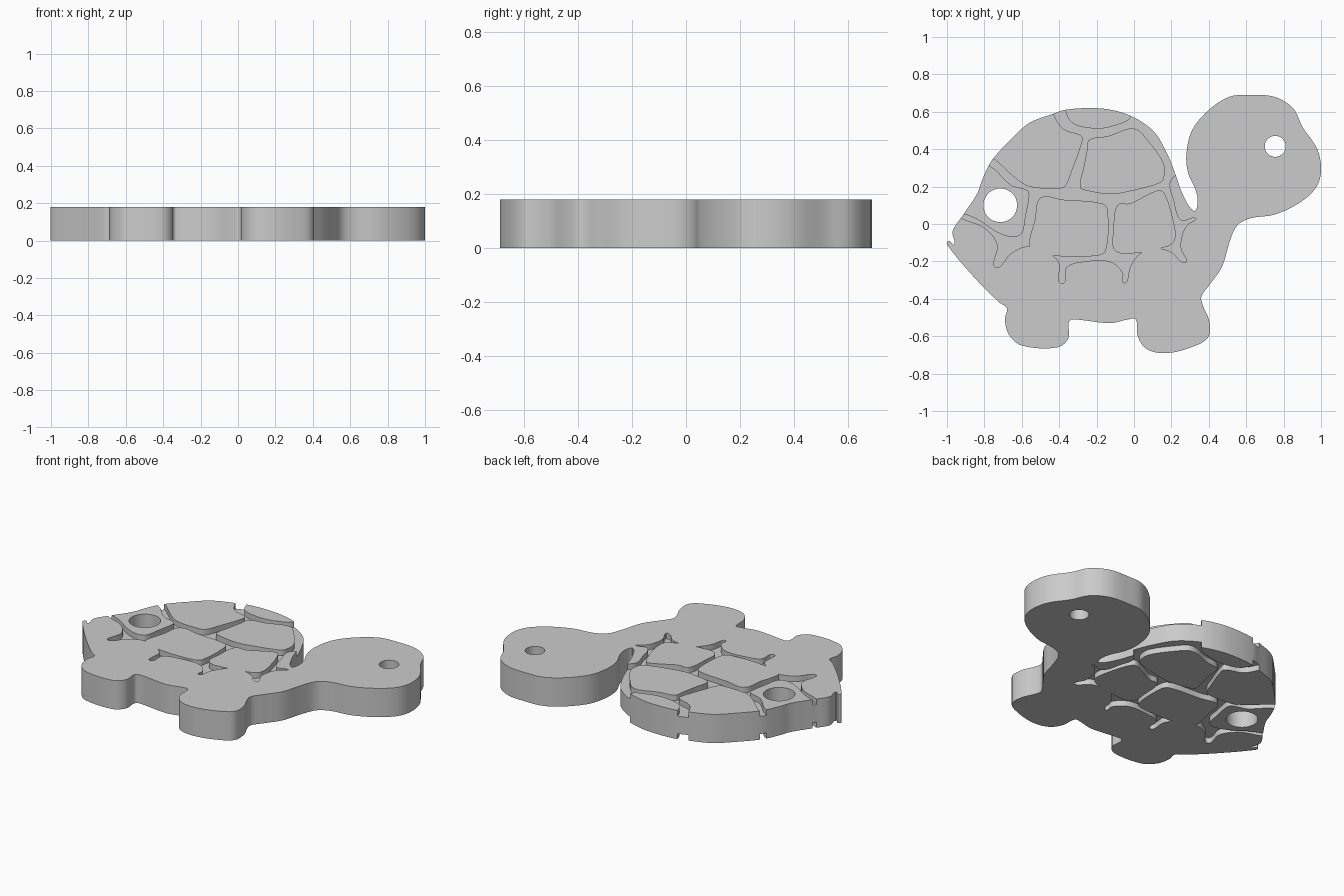
import bpy, bmesh, math
from mathutils import Vector

if "Cube" in bpy.data.objects:
    bpy.data.objects.remove(bpy.data.objects["Cube"], do_unlink=True)

THICK = 0.18
DEPTH = 0.035
STEPS = 5

grey = bpy.data.materials.new("plain grey")
grey.use_nodes = True
grey.diffuse_color = (0.6, 0.6, 0.6, 1)
grey.node_tree.nodes["Principled BSDF"].inputs["Base Color"].default_value = grey.diffuse_color


def smooth_loop(points):
    """Closed smooth curve through points given in hundredths of a unit."""
    pts = [Vector(p) / 100 for p in points]
    count = len(pts)
    loop = []
    for i in range(count):
        a, b, c, d = (pts[(i + k) % count] for k in (-1, 0, 1, 2))
        # Tangents limited by the segment length avoid overshoot at tight corners
        length = (c - b).length
        m0 = (c - a).normalized() * length
        m1 = (d - b).normalized() * length
        for s in range(STEPS):
            t = s / STEPS
            u = 1 - t
            loop.append(b * (1 + 2 * t) * u * u + m0 * t * u * u
                        + c * t * t * (3 - 2 * t) - m1 * t * t * u)
    return loop


def circle(x, y, radius, sides=48):
    return [Vector((x + radius * math.cos(i * math.tau / sides),
                    y + radius * math.sin(i * math.tau / sides))) for i in range(sides)]


def prism(name, loop, low, high):
    bm = bmesh.new()
    base = bm.faces.new([bm.verts.new((p.x, p.y, low)) for p in loop])
    top = bmesh.ops.extrude_face_region(bm, geom=[base])["geom"]
    bmesh.ops.translate(bm, vec=(0, 0, high - low),
                        verts=[v for v in top if isinstance(v, bmesh.types.BMVert)])
    bmesh.ops.recalc_face_normals(bm, faces=bm.faces)
    mesh = bpy.data.meshes.new(name)
    bm.to_mesh(mesh)
    bm.free()
    mesh.materials.append(grey)
    obj = bpy.data.objects.new(name, mesh)
    bpy.context.collection.objects.link(obj)
    return obj


def cut(target, cutter):
    """Subtract the cutter from the target, then discard the cutter."""
    mod = target.modifiers.new("cut", "BOOLEAN")
    mod.operation = "DIFFERENCE"
    mod.solver = "EXACT"
    mod.object = cutter
    bpy.context.view_layer.objects.active = target
    bpy.ops.object.modifier_apply(modifier=mod.name)
    bpy.data.objects.remove(cutter, do_unlink=True)


# Silhouette: neck gap, head, front leg, belly, back leg, tail, shell
outline = [
    (32, 7), (34, 11), (33, 18), (29, 27), (28, 37), (31, 50), (40, 61), (51, 68),
    (62, 69), (75, 68), (85, 62), (90, 52), (98, 40), (100, 28), (97, 19), (88, 11),
    (75, 5), (62, 3), (55, -1), (51, -10), (47, -23), (40, -33), (36, -39), (37, -44),
    (40, -51), (40, -60), (33, -65), (18, -69), (7, -67), (2, -60), (1, -51), (-3, -51),
    (-13, -53), (-33, -51), (-35, -53), (-35, -61), (-41, -66), (-60, -65), (-67, -59),
    (-69, -51), (-68, -45), (-72, -42), (-85, -29), (-100, -11), (-99, -9), (-96, -11),
    (-97, -4), (-92, 4), (-84, 16), (-81, 24), (-76, 34), (-66, 45), (-56, 54),
    (-43, 59), (-37, 61), (-24, 62), (-12, 61), (0, 57), (11, 49), (18, 37), (22, 27),
    (26, 16)]

# Recessed shell area: scalloped lower rim, then around outside the silhouette
shell_area = [
    (24, 29), (19, 22), (21, 13), (25, 2), (33, 3), (29, 0), (26, -5), (25, -13),
    (28, -20), (25, -20), (20, -15), (11, -13), (3, -16), (-2, -23), (-4, -31),
    (-6, -31), (-6, -26), (-13, -20), (-26, -20), (-36, -23), (-37, -31), (-40, -31),
    (-40, -21), (-45, -16), (-57, -12), (-66, -16), (-72, -23), (-75, -22), (-73, -11),
    (-80, -2), (-92, 3), (-97, 7), (-92, 40), (-60, 68), (0, 68), (14, 56), (23, 42)]

# Raised shell plates; rim plates run past the silhouette
plates = {
    "top": [(-37, 62), (-33, 54), (-20, 51), (-9, 53), (-2, 57), (2, 80), (-40, 80)],
    "upper_rear": [(-43, 59), (-38, 51), (-28, 47), (-28, 43), (-33, 29), (-37, 20),
                   (-42, 19), (-56, 20), (-64, 25), (-74, 34), (-98, 50), (-62, 82),
                   (-48, 72)],
    "tail_side": [(-77, 31), (-66, 21), (-57, 18), (-56, 15), (-58, 4), (-60, -5),
                  (-65, -7), (-74, -4), (-83, 2), (-90, 5), (-104, 8), (-104, 40)],
    "upper_front": [(-24, 45), (-14, 47), (0, 51), (8, 44), (16, 32), (16, 25), (14, 22),
                    (0, 18), (-12, 16), (-26, 18), (-29, 20), (-27, 30), (-25, 40)],
    "middle": [(-50, 14), (-38, 13), (-17, 11), (-14, 7), (-15, -14), (-20, -17),
               (-42, -17), (-55, -13), (-56, -9), (-53, 2)],
    "lower_front": [(-9, 10), (-2, 11), (8, 16), (14, 18), (17, 15), (21, 2), (22, -8),
                    (18, -12), (-5, -16), (-11, -13), (-11, -4)],
}

turtle = prism("turtle_body", smooth_loop(outline), 0, THICK)

# Shell grooves on both flat sides
for low, high in ((THICK - DEPTH, THICK + DEPTH), (-DEPTH, DEPTH)):
    grooves = prism("groove_cutter", smooth_loop(shell_area), low, high)
    for name, points in plates.items():
        cut(grooves, prism(name + "_plate", smooth_loop(points), low - 0.1, high + 0.1))
    cut(turtle, grooves)

# Round through holes: eye and hanging hole
for x, y, radius in ((0.755, 0.415, 0.056), (-0.715, 0.1, 0.09)):
    cut(turtle, prism("hole_cutter", circle(x, y, radius), -1, 1))

# Smooth walls with crisp edges
bpy.ops.object.select_all(action="DESELECT")
turtle.select_set(True)
bpy.context.view_layer.objects.active = turtle
bpy.ops.object.shade_smooth_by_angle(angle=math.radians(35))
